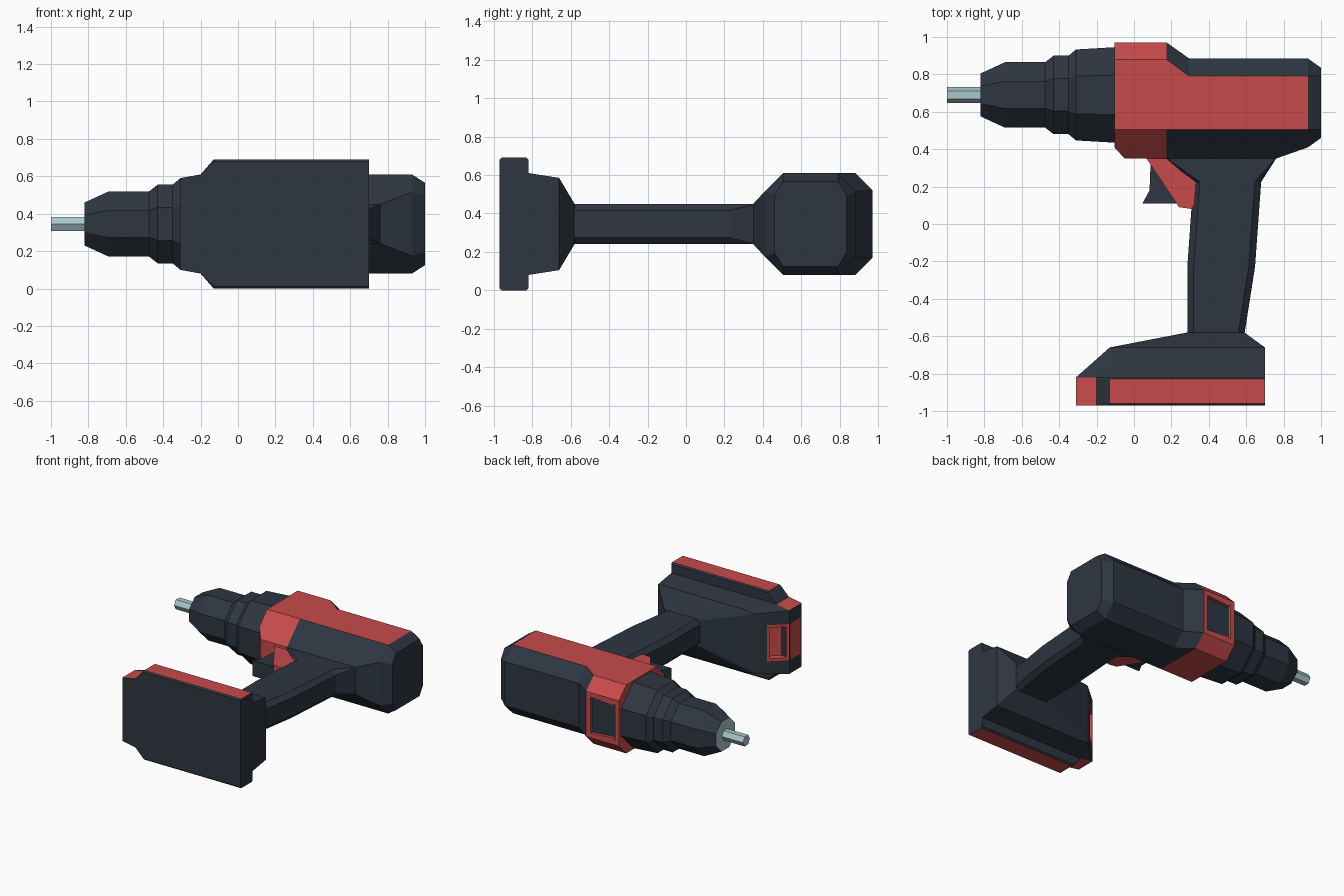
import bpy, bmesh, math
from mathutils import Vector

if "Cube" in bpy.data.objects:
    bpy.data.objects.remove(bpy.data.objects["Cube"])

C = 0.345    # middle of the thickness (z)
AX = 0.69    # spindle axis (y)


def material(name, rgb):
    m = bpy.data.materials.new(name)
    m.diffuse_color = (*rgb, 1)
    m.use_nodes = True
    m.node_tree.nodes["Principled BSDF"].inputs["Base Color"].default_value = m.diffuse_color
    return m


MATS = [material("charcoal", (0.027, 0.037, 0.053)),
        material("red", (0.58, 0.070, 0.070)),
        material("steel", (0.40, 0.58, 0.59))]
DARK, RED, STEEL = 0, 1, 2


def loft(rings):
    """Closed skin through equal-length rings of points."""
    bm = bmesh.new()
    vs = [[bm.verts.new(p) for p in r] for r in rings]
    n = len(vs[0])
    for a, b in zip(vs, vs[1:]):
        for i in range(n):
            j = (i + 1) % n
            bm.faces.new((a[i], a[j], b[j], b[i]))
    bm.faces.new(vs[0])
    bm.faces.new(vs[-1])
    bmesh.ops.recalc_face_normals(bm, faces=bm.faces)
    bm.normal_update()
    return bm


def finish(name, bm, mat=None):
    if mat is not None:
        for f in bm.faces:
            f.material_index = mat
    me = bpy.data.meshes.new(name)
    bm.to_mesh(me)
    bm.free()
    for m in MATS:
        me.materials.append(m)
    ob = bpy.data.objects.new(name, me)
    bpy.context.collection.objects.link(ob)
    return ob


def mirror_ring(half):
    """Half outline (with z measured from the middle) -> full ring."""
    return [Vector((x, y, C + z)) for x, y, z in half] + \
           [Vector((x, y, C - z)) for x, y, z in reversed(half)]


def turned(profile, sides):
    """Rings of (x, apothem) around the spindle axis, flat towards +z."""
    out = []
    for x, r in profile:
        R = r / math.cos(math.pi / sides)
        angs = [(2 * i + 1) * math.pi / sides for i in range(sides)]
        out.append([(x, AX + R * math.sin(a), C + R * math.cos(a)) for a in angs])
    return out


def recess(bm, f, rim, depth):
    bmesh.ops.inset_individual(bm, faces=[f], thickness=rim, depth=0)
    bmesh.ops.inset_individual(bm, faces=[f], thickness=0.002, depth=-depth)


# Motor housing: x, bottom y, bottom half z, side y low, side half z, side y high, top y, top half z
body = [(-.105, .41, .165, .505, .265, .88, .97, .175),
        (-.05, .35, .105, .505, .265, .88, .97, .175),
        (.175, .35, .105, .505, .265, .88, .97, .175),
        (.295, .35, .105, .505, .265, .79, .885, .17),
        (.76, .35, .105, .505, .265, .79, .885, .17),
        (.93, .41, .17, .505, .265, .79, .885, .17),
        (1.0, .46, .15, .505, .22, .79, .835, .15)]
bm = loft([mirror_ring([(x, yb, hb), (x, y0, hs), (x, y1, hs), (x, yt, ht)])
           for x, yb, hb, y0, hs, y1, yt, ht in body])
for f in bm.faces:
    c = f.calc_center_median()
    collar = c.x < .175
    f.material_index = RED if collar or (f.normal.z > .95 and c.x < .93) else DARK
# display window in the collar top
top = [f for f in bm.faces if f.normal.y > .95 and f.calc_center_median().x < .175]
win = bmesh.ops.dissolve_faces(bm, faces=top)["region"][0]
win.material_index = RED
recess(bm, win, .05, .02)
win.material_index = DARK
finish("motor_housing", bm)

# Chuck and gearbox
bm = loft(turned([(-.82, .115), (-.69, .175), (-.475, .175), (-.43, .21), (-.35, .21),
                  (-.31, .243), (-.09, .256)], 8))
for f in bm.faces:
    f.material_index = STEEL if f.normal.x < -.95 else DARK
finish("chuck", bm)

# Hexagonal bit
finish("bit", loft(turned([(-1.0, .037), (-.80, .037)], 6)), STEEL)

# Handle: y, front x, rear x, chamfer
grip = []
for y, x0, x1, b in [(.40, .175, .76, .004), (.35, .175, .76, .004), (.225, .317, .68, .034),
                     (-.23, .285, .647, .034), (-.58, .285, .592, .034), (-.62, .285, .592, .034)]:
    grip.append(mirror_ring([(x0, y, .105 - b), (x0 + b, y, .105),
                             (x1 - b, y, .105), (x1, y, .105 - b)]))
finish("handle", loft(grip), DARK)

# Trigger and its red flank
for name, pts, h, mat in [
        ("trigger_flank", [(.06, .36), (.24, .09), (.31, .08), (.36, .20), (.30, .36)], .085, RED),
        ("trigger", [(.09, .36), (.083, .18), (.045, .11), (.30, .11), (.30, .36)], .06, DARK)]:
    finish(name, loft([[(x, y, C + s * h) for x, y in pts] for s in (-1, 1)]), mat)

# Foot between handle and battery
foot = [mirror_ring([(.285, -.58, .10), (.32, -.58, .105), (.59, -.58, .105)]),
        mirror_ring([(-.13, -.66, .23), (-.05, -.66, .24), (.70, -.66, .24)]),
        mirror_ring([(-.31, -.82, .245), (-.20, -.82, .265), (.70, -.82, .265)])]
bm = loft(foot)
# red latch panel in the sloping front face
f = min(bm.faces, key=lambda f: f.normal.x)
bmesh.ops.inset_individual(bm, faces=[f], thickness=.01, depth=0)
hi, lo = Vector((-.13, -.66, C)), Vector((-.31, -.82, C))
for v in f.verts:
    t = .35 if v.co.y > -.74 else .985
    z = math.copysign(.14, v.co.z - C)
    v.co = hi.lerp(lo, t) + Vector((0, 0, z))
f.material_index = RED
old = set(bm.faces)
recess(bm, f, .028, .045)
for g in set(bm.faces) - old:
    g.material_index = RED
finish("battery_foot", bm)

# Battery slab with red side strips
slab = []
for y, d in [(-.97, .01), (-.96, 0), (-.83, 0), (-.82, .01)]:
    slab.append(mirror_ring([(-.31, y, .245), (-.20, y, .265),
                             (-.13, y, .345 - d), (.70, y, .345 - d)]))
bm = loft(slab)
for f in bm.faces:
    f.material_index = RED if abs(f.normal.z) > .95 else DARK
# red lower part of the latch on the front face
f = next(f for f in bm.faces if f.normal.x < -.95 and abs(f.calc_center_median().y + .895) < .02)
bmesh.ops.inset_individual(bm, faces=[f], thickness=.003, depth=0)
for v in f.verts:
    v.co.z = C + math.copysign(.14, v.co.z - C)
f.material_index = RED
finish("battery", bm)
